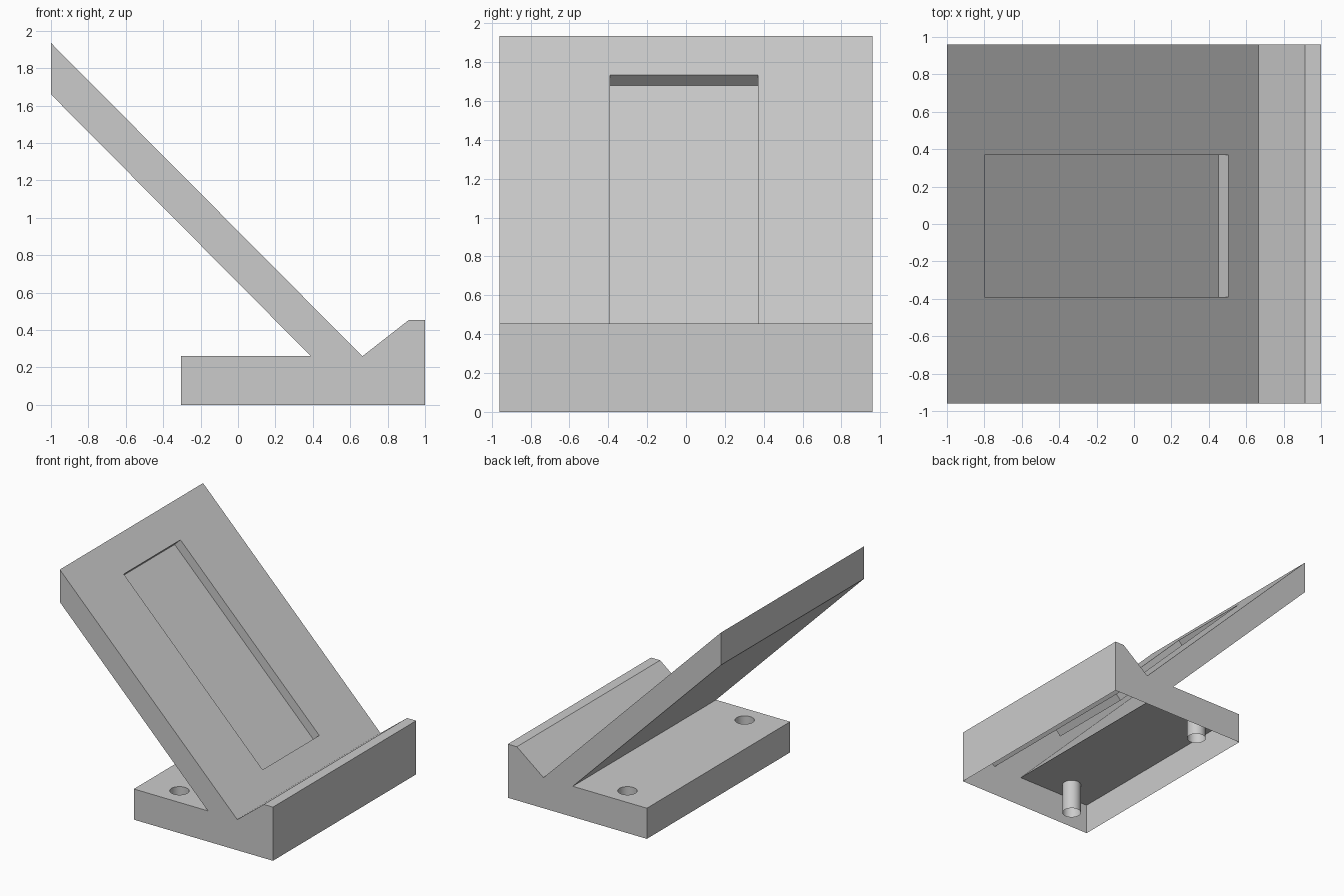
import bpy
import bmesh
from mathutils import Matrix

if "Cube" in bpy.data.objects:
    bpy.data.objects.remove(bpy.data.objects["Cube"], do_unlink=True)

HALF_DEPTH = 0.96
BASE_TOP = 0.26

grey = bpy.data.materials.new("plain grey")
grey.use_nodes = True
colour = (0.6, 0.6, 0.6, 1)
grey.diffuse_color = colour
grey.node_tree.nodes["Principled BSDF"].inputs["Base Color"].default_value = colour


def add_object(name, bm):
    bmesh.ops.recalc_face_normals(bm, faces=bm.faces)
    mesh = bpy.data.meshes.new(name)
    bm.to_mesh(mesh)
    bm.free()
    mesh.materials.append(grey)
    obj = bpy.data.objects.new(name, mesh)
    bpy.context.collection.objects.link(obj)
    return obj


def prism(name, profile, y0, y1):
    """Extrude an (x, z) profile along y."""
    bm = bmesh.new()
    face = bm.faces.new([bm.verts.new((x, y0, z)) for x, z in profile])
    moved = bmesh.ops.extrude_face_region(bm, geom=[face])["geom"]
    verts = [v for v in moved if isinstance(v, bmesh.types.BMVert)]
    bmesh.ops.translate(bm, verts=verts, vec=(0, y1 - y0, 0))
    return add_object(name, bm)


# Stand body: base, front lip and sloping back rest in one profile
stand = prism("stand_body", [
    (-0.305, 0), (1, 0), (1, 0.455), (0.915, 0.455), (0.665, BASE_TOP),
    (-1, 1.935), (-1, 1.66), (0.39, BASE_TOP), (-0.305, BASE_TOP),
], -HALF_DEPTH, HALF_DEPTH)

# Shallow recess, cut square to the sloping rest
recess = prism("recess_cutter", [
    (-0.853, 1.679), (0.452, 0.370), (0.605, 0.523), (-0.70, 1.832),
], -0.39, 0.37)

# Two screw holes through the base, left and right of the rest
bm = bmesh.new()
for side in (-1, 1):
    bmesh.ops.create_cone(bm, cap_ends=True, segments=32, radius1=0.075,
                          radius2=0.075, depth=0.4,
                          matrix=Matrix.Translation((0, side * 0.785, 0.14)))
holes = add_object("hole_cutter", bm)

# Cut the recess and holes, then remove the cutters
for cutter in (recess, holes):
    mod = stand.modifiers.new(cutter.name, "BOOLEAN")
    mod.operation = "DIFFERENCE"
    mod.solver = "EXACT"
    mod.object = cutter
bpy.context.view_layer.update()
depsgraph = bpy.context.evaluated_depsgraph_get()
cut_mesh = bpy.data.meshes.new_from_object(stand.evaluated_get(depsgraph))
stand.modifiers.clear()
stand.data = cut_mesh
for cutter in (recess, holes):
    bpy.data.objects.remove(cutter, do_unlink=True)

# Hollow shell: the underside is open, with the hole tubes hanging inside
bm = bmesh.new()
bm.from_mesh(cut_mesh)
underside = [f for f in bm.faces if f.calc_center_median().z < 0.001]
bmesh.ops.delete(bm, geom=underside, context="FACES")
bm.to_mesh(cut_mesh)
bm.free()

# Smooth tube walls, crisp edges elsewhere
bpy.ops.object.select_all(action="DESELECT")
bpy.context.view_layer.objects.active = stand
stand.select_set(True)
bpy.ops.object.shade_smooth_by_angle(angle=0.5)
